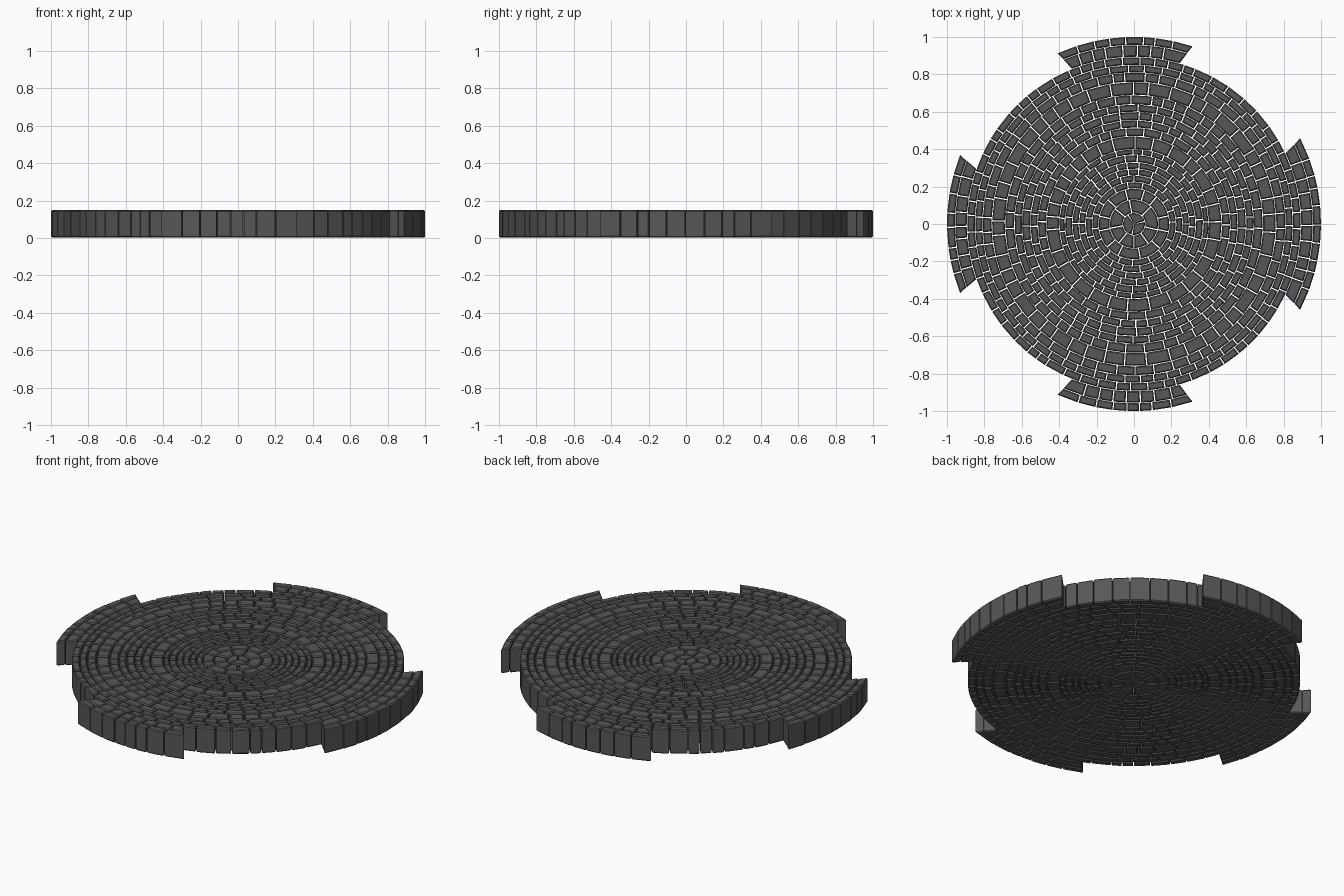
import bpy, bmesh, math, random

if "Cube" in bpy.data.objects:
    bpy.data.objects.remove(bpy.data.objects["Cube"])

random.seed(4)
stone = bpy.data.materials.new("dark_grey_stone")
stone.diffuse_color = (0.095, 0.095, 0.095, 1)
stone.use_nodes = True
stone.node_tree.nodes["Principled BSDF"].inputs["Base Color"].default_value = stone.diffuse_color

Z0, Z1 = 0.002, 0.149
BEV = 0.006
GAP = 0.003   # mortar joint, as half width


def brick(bm, r0, r1, a_in, a_out):
    """Curved block; a_in / a_out are (start, end) angles on the inner and outer arc."""
    n = max(1, math.ceil((a_out[1] - a_out[0]) / 0.22))
    dz = random.uniform(-0.002, 0.001)
    levels = [(Z0 - dz, BEV), (Z0 - dz + BEV, 0), (Z1 + dz - BEV, 0), (Z1 + dz, BEV)]
    loops = []
    for z, inset in levels:
        pts = []
        for r, (s, e), side in ((r0, a_in, 1), (r1, a_out, -1)):
            rr = max(r + side * inset, 0.004)
            cut = min((inset + GAP) / max(rr, 0.02), (e - s) * 0.4)
            arc = [s + cut + (e - s - 2 * cut) * i / n for i in range(n + 1)]
            if side == 1:
                arc.reverse()
            pts += [bm.verts.new((rr * math.cos(a), rr * math.sin(a), z)) for a in arc]
        loops.append(pts)
    m = len(loops[0])
    for lo, hi in zip(loops, loops[1:]):
        for i in range(m):
            j = (i + 1) % m
            bm.faces.new((lo[i], lo[j], hi[j], hi[i]))
    # caps as strips between inner and outer arc
    for loop in (loops[0], loops[-1]):
        for i in range(n):
            bm.faces.new((loop[i], loop[i + 1], loop[m - 2 - i], loop[m - 1 - i]))


def finish(bm, name):
    bmesh.ops.recalc_face_normals(bm, faces=bm.faces)
    me = bpy.data.meshes.new(name)
    bm.to_mesh(me)
    bm.free()
    me.materials.append(stone)
    bpy.context.collection.objects.link(bpy.data.objects.new(name, me))


def splits(start, end, count):
    """Uneven joint angles between start and end."""
    w = [random.uniform(0.7, 1.3) for _ in range(count)]
    out, acc = [start], 0
    for v in w:
        acc += v
        out.append(start + (end - start) * acc / sum(w))
    return out


# round floor: concentric courses of bricks
edges = [0.0, 0.06, 0.13, 0.19, 0.225, 0.26, 0.295, 0.33, 0.37, 0.40, 0.47,
         0.515, 0.555, 0.60, 0.64, 0.69, 0.76, 0.81, 0.85, 0.893]
for k, (r0, r1) in enumerate(zip(edges, edges[1:])):
    bm = bmesh.new()
    count = 3 if k == 0 else max(8, round(2 * math.pi * r1 / (0.085 + 0.6 * (r1 - r0 - 0.04))))
    off = random.uniform(0, 1)
    a = splits(off, off + 2 * math.pi, count)
    for s, e in zip(a, a[1:]):
        brick(bm, r0 + GAP / 2, r1 - GAP / 2, (s, e), (s, e))
    finish(bm, f"brick_ring_{k + 1:02d}")

# four projecting tabs with flared ends
FLARE = math.radians(2.3)
TR0, TR1 = 0.893, 1.0
tabs = {"right_tab": (-25.2, 25.2), "back_tab": (73.9, 112.0),
        "left_tab": (160.5, 199.5), "front_tab": (-112.0, -73.9)}
for name, (d0, d1) in tabs.items():
    bm = bmesh.new()
    s0, e0 = math.radians(d0), math.radians(d1)
    for r0, r1 in ((TR0, 0.957), (0.957, TR1)):
        a = splits(s0, e0, round((e0 - s0) / 0.085))
        f0, f1 = ((r - TR0) / (TR1 - TR0) * FLARE for r in (r0, r1))
        last = len(a) - 2
        for i in range(last + 1):
            lo, hi = (i == 0), (i == last)
            brick(bm, r0 + GAP / 2, r1 - (GAP / 2 if r1 < 1 else 0),
                  (a[i] - lo * f0, a[i + 1] + hi * f0),
                  (a[i] - lo * f1, a[i + 1] + hi * f1))
    finish(bm, name)
